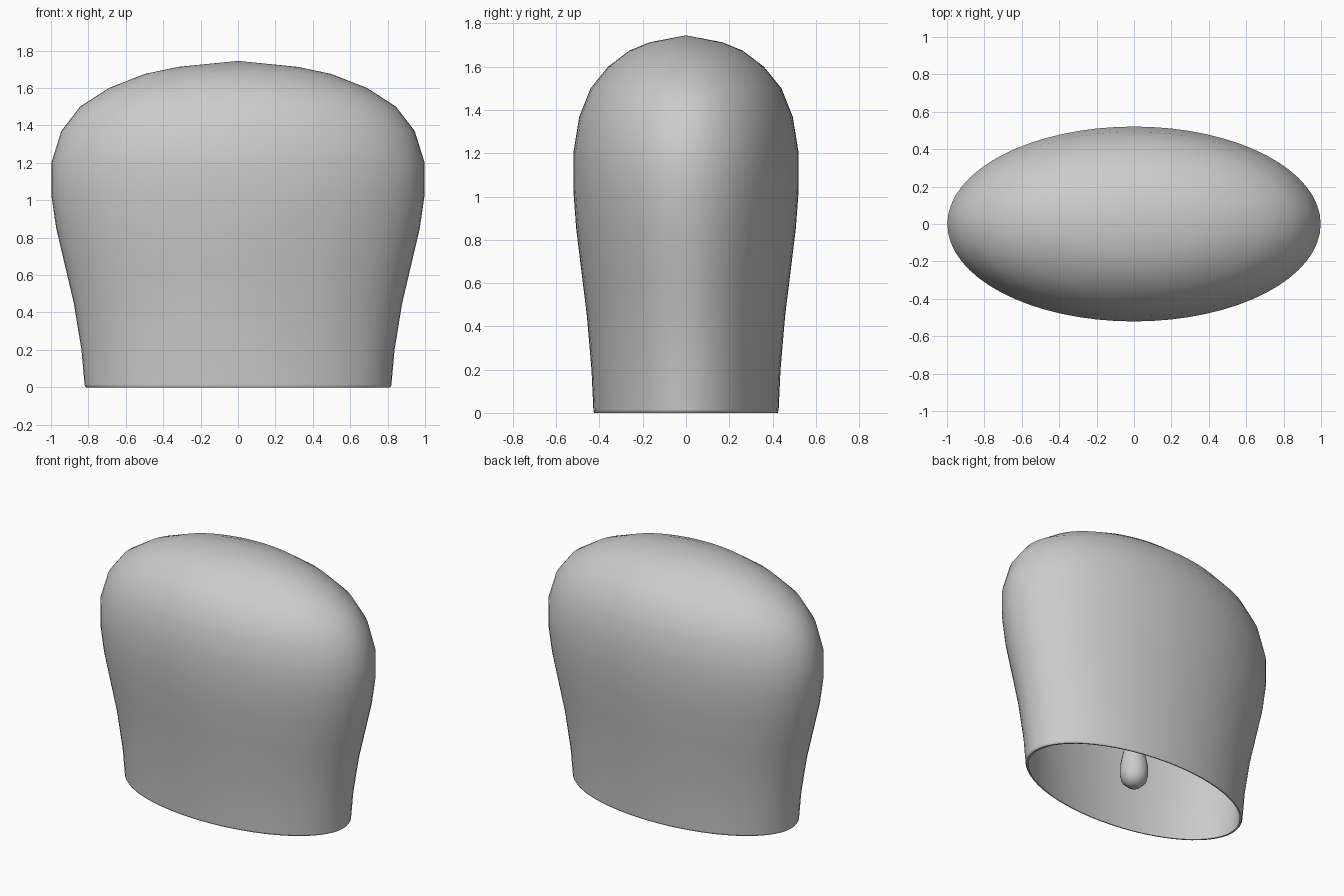
import bpy, bmesh, math

if "Cube" in bpy.data.objects:
    bpy.data.objects.remove(bpy.data.objects["Cube"])


def lathe(name, profile, segments, y_scale=1.0, closed=False):
    """Spin an (r, z) profile about z, optionally flattened to an ellipse."""
    bm = bmesh.new()
    rings = []
    for r, z in profile:
        if r == 0:
            rings.append([bm.verts.new((0, 0, z))] * segments)
        else:
            rings.append([bm.verts.new((r * math.cos(a), r * y_scale * math.sin(a), z))
                          for a in (2 * math.pi * i / segments for i in range(segments))])
    for low, high in zip(rings, rings[1:]):
        for i in range(segments):
            j = (i + 1) % segments
            quad = list(dict.fromkeys((low[i], low[j], high[j], high[i])))
            if len(quad) > 2:
                bm.faces.new(quad)
    bmesh.ops.recalc_face_normals(bm, faces=bm.faces)
    mesh = bpy.data.meshes.new(name)
    bm.to_mesh(mesh)
    bm.free()
    obj = bpy.data.objects.new(name, mesh)
    bpy.context.collection.objects.link(obj)
    bpy.ops.object.select_all(action='DESELECT')
    obj.select_set(True)
    bpy.context.view_layer.objects.active = obj
    bpy.ops.object.shade_smooth_by_angle(angle=math.radians(40))
    return obj


# Bell wall: outer profile from the lip up to the crown
outer = [(0.82, 0.01), (0.837, 0.2), (0.878, 0.45), (0.925, 0.65), (0.972, 0.85),
         (0.998, 1.03), (0.998, 1.2), (0.945, 1.37), (0.845, 1.5), (0.69, 1.6),
         (0.5, 1.675), (0.32, 1.713), (0, 1.745)]
# Inner surface, running back down from the crown to the lip
inner = [(r * 0.975, z - 0.02 * max(0, z - 1.0) / 0.745) for r, z in reversed(outer)]
lip = [(0.80, 0.0), (0.813, 0.0), (0.82, 0.01)]
lathe("bell_shell", outer + inner + lip, 64, y_scale=0.522)

# Clapper: rounded weight that tapers into a rod fixed under the crown
clapper = [(0, 0.03), (0.045, 0.042), (0.078, 0.075), (0.09, 0.12), (0.09, 0.18),
           (0.07, 0.28), (0.035, 0.36), (0.025, 0.45), (0.025, 1.72), (0, 1.72)]
lathe("clapper", clapper, 20)
